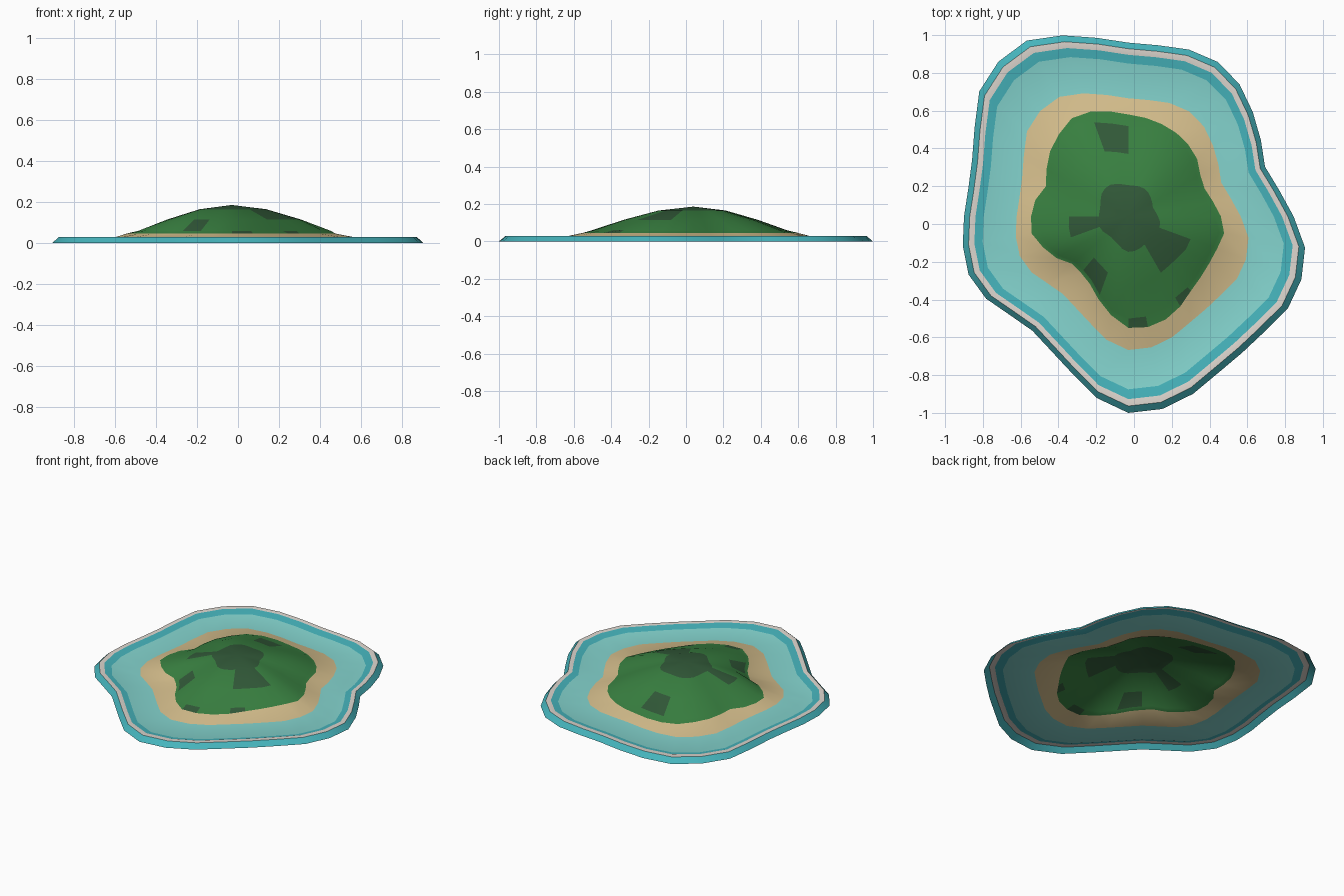
import bpy, bmesh, math

cube = bpy.data.objects.get("Cube")
if cube:
    bpy.data.objects.remove(cube, do_unlink=True)

RAYS = 36
CENTRE = (-0.03, 0.04)

# Shore radii in hundredths, one for every ten degrees around the summit
OUTER = [87.5, 81, 77, 81, 86, 91.5, 94.5, 94, 92, 92, 96, 102,
         107.5, 107, 103, 94, 88, 86, 87, 89, 90, 87, 81.5, 79,
         82, 88, 97.5, 104, 103.5, 100, 95.5, 94, 94.5, 97.5, 97.5, 95]
GRASS = [49, 45.5, 43, 44, 47.5, 49.5, 51, 52, 53, 54, 56.5, 59,
         60, 57, 54, 50, 46.5, 50, 51.5, 52, 48, 44, 39, 39,
         41, 46.5, 53, 59, 59.5, 58, 55, 51.5, 50, 49.5, 50, 51.5]
OUTER = [r / 100 for r in OUTER]
GRASS = [r / 100 for r in GRASS]


def material(name, red, green, blue):
    """Flat material from display colour values, stored as linear."""
    def linear(c):
        c /= 255
        return c / 12.92 if c <= 0.04045 else ((c + 0.055) / 1.055) ** 2.4
    colour = (linear(red), linear(green), linear(blue), 1)
    mat = bpy.data.materials.new(name)
    mat.use_nodes = True
    mat.diffuse_color = colour
    shader = mat.node_tree.nodes["Principled BSDF"]
    shader.inputs["Base Color"].default_value = colour
    shader.inputs["Roughness"].default_value = 0.9
    return mat


deep = material("deep_water", 70, 180, 188)
shallow = material("shallow_water", 132, 212, 206)
foam = material("foam", 222, 215, 207)
sand = material("sand", 214, 191, 141)
grass = material("grass", 57, 129, 65)
scrub = material("dark_grass", 50, 90, 57)


def scaled(factor):
    return [r * factor for r in OUTER]


def inside_grass(factor):
    """Ring that follows the coast but always stays within the grass."""
    return [min(r * factor, g * 0.95) for r, g in zip(OUTER, GRASS)]


def build_rings(name, rings, materials, pick, summit=None):
    """Join rings of (radii, height) from outside in; pick(band, ray) colours faces."""
    bm = bmesh.new()
    loops = []
    for radii, z in rings:
        loop = []
        for i, r in enumerate(radii):
            a = math.tau * i / RAYS
            loop.append(bm.verts.new((CENTRE[0] + r * math.cos(a),
                                      CENTRE[1] + r * math.sin(a), z)))
        loops.append(loop)
    for band in range(len(loops) - 1):
        out, inn = loops[band], loops[band + 1]
        for i in range(RAYS):
            j = (i + 1) % RAYS
            face = bm.faces.new((out[i], out[j], inn[j], inn[i]))
            face.material_index = pick(band, i)
    if summit is not None:
        top = bm.verts.new((*CENTRE, summit))
        for i in range(RAYS):
            face = bm.faces.new((loops[-1][i], loops[-1][(i + 1) % RAYS], top))
            face.material_index = pick(len(loops) - 1, i)
    mesh = bpy.data.meshes.new(name)
    bm.to_mesh(mesh)
    bm.free()
    for mat in materials:
        mesh.materials.append(mat)
    obj = bpy.data.objects.new(name, mesh)
    bpy.context.collection.objects.link(obj)
    bpy.ops.object.select_all(action="DESELECT")
    obj.select_set(True)
    bpy.context.view_layer.objects.active = obj
    bpy.ops.object.shade_smooth_by_angle(angle=math.radians(35))
    return obj


# Lagoon: raised rim, foam line, inner slope and shallows
build_rings(
    "lagoon",
    [(OUTER, 0), (scaled(0.965), 0.03), (scaled(0.93), 0.03),
     (scaled(0.88), 0.016), (scaled(0.68), 0.021)],
    [deep, foam, shallow],
    lambda band, ray: (0, 1, 0, 2)[band])

# Scrub patches: hill band -> rays covered (the summit fan is all scrub)
PATCHES = {1: [27], 2: [9, 10, 23, 24], 3: [18, 19, 30, 31, 32, 33],
           4: range(RAYS)}
PATCHES[1].append(30)


def island_colour(band, ray):
    if band == 0:
        return 0
    return 2 if ray in PATCHES.get(band, ()) else 1


# Island: beach, grass hill and rounded summit
build_rings(
    "island",
    [(scaled(0.68), 0.021), (GRASS, 0.046), (inside_grass(0.52), 0.06),
     (inside_grass(0.36), 0.115), (scaled(0.18), 0.165)],
    [sand, grass, scrub],
    island_colour, summit=0.186)
